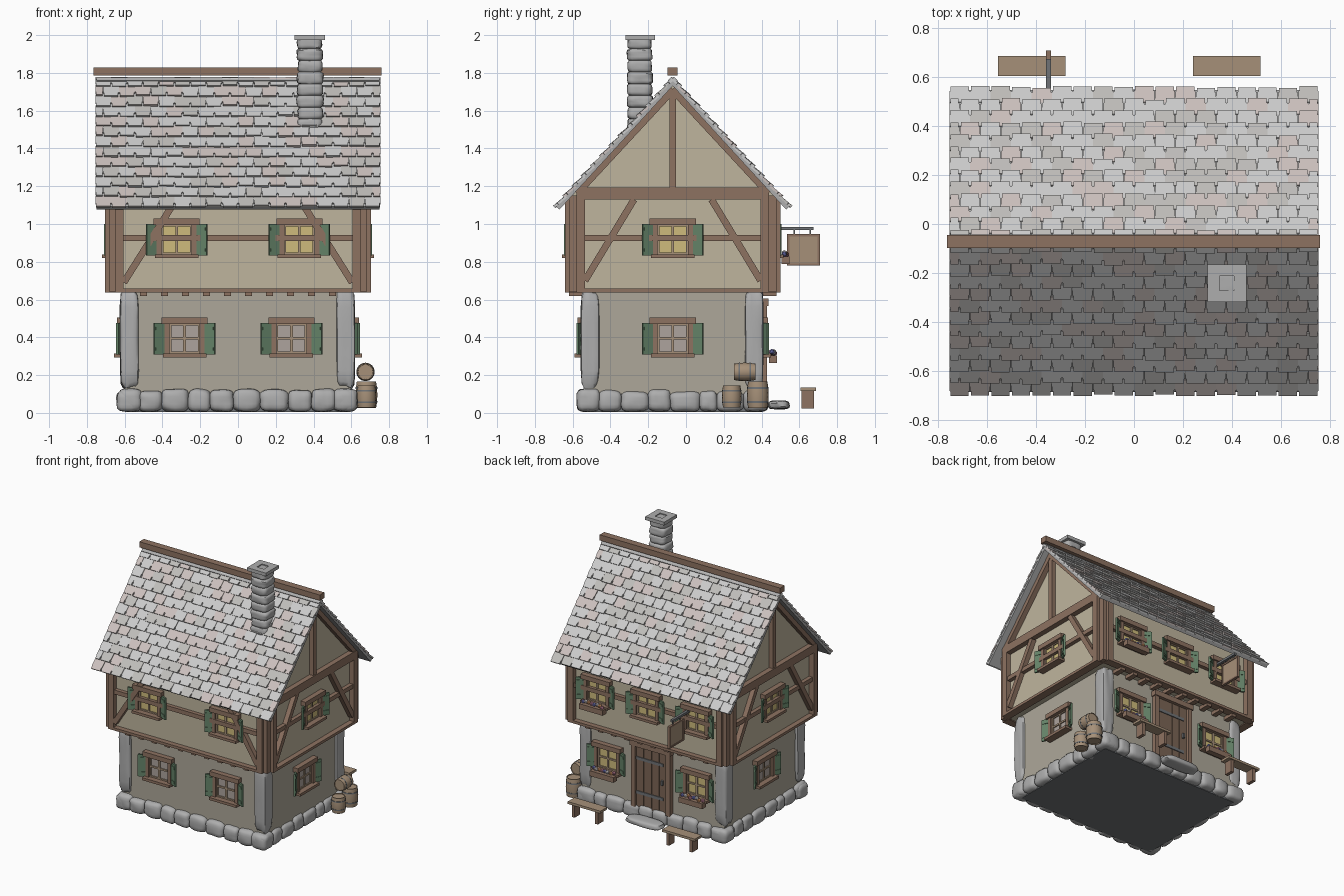
import bpy, bmesh, random
from math import radians, atan2, hypot
from mathutils import Matrix, Vector, noise

if "Cube" in bpy.data.objects:
    bpy.data.objects.remove(bpy.data.objects["Cube"])

random.seed(4)
T = Matrix.Translation
YC = -0.07  # house centre in y


def mat(name, *rgb):
    m = bpy.data.materials.new(name)
    m.diffuse_color = (*rgb, 1)
    m.use_nodes = True
    m.node_tree.nodes["Principled BSDF"].inputs["Base Color"].default_value = m.diffuse_color
    return m


WOOD = mat("timber", .27, .17, .12)
DOOR = mat("door_wood", .20, .13, .09)
TAN = mat("light_wood", .38, .28, .19)
PLASTER = mat("plaster", .52, .46, .34)
LOWER = mat("lower_plaster", .42, .39, .32)
STONE = mat("stone", .42, .42, .42)
IRON = mat("iron", .16, .17, .18)
GREEN = mat("shutter_green", .13, .23, .14)
LIT = mat("lit_glass", .62, .50, .20)
DULL = mat("dull_glass", .42, .37, .34)
TILES = [mat("tile_a", .58, .57, .55), mat("tile_b", .60, .53, .51), mat("tile_c", .52, .51, .49)]
PETALS = [mat("petal_blue", .2, .22, .6), mat("petal_white", .8, .75, .75),
          mat("petal_orange", .75, .35, .15), mat("petal_pink", .6, .25, .35)]


def finish(bm, name, mats=None, smooth=False):
    bmesh.ops.recalc_face_normals(bm, faces=bm.faces)
    me = bpy.data.meshes.new(name)
    bm.to_mesh(me)
    bm.free()
    for m in (mats if isinstance(mats, list) else [mats]):
        me.materials.append(m)
    ob = bpy.data.objects.new(name, me)
    bpy.context.collection.objects.link(ob)
    if smooth:
        bpy.ops.object.select_all(action='DESELECT')
        ob.select_set(True)
        bpy.context.view_layer.objects.active = ob
        bpy.ops.object.shade_smooth_by_angle(angle=radians(45))
    return ob


def box(bm, x0, x1, y0, y1, z0, z1, M=Matrix()):
    c = T(((x0 + x1) / 2, (y0 + y1) / 2, (z0 + z1) / 2))
    s = Matrix.Diagonal((abs(x1 - x0), abs(y1 - y0), abs(z1 - z0), 1))
    return bmesh.ops.create_cube(bm, size=1, matrix=M @ c @ s)["verts"]


def boxes(name, m, items, M=Matrix()):
    bm = bmesh.new()
    for b in items:
        box(bm, *b, M)
    return finish(bm, name, m)


def rock(bm, c, size, n=4):
    """rounded, slightly lumpy block"""
    b = bmesh.new()
    bmesh.ops.create_cube(b, size=2)
    bmesh.ops.subdivide_edges(b, edges=b.edges[:], cuts=5, use_grid_fill=True)
    off = Vector((random.random() * 50, random.random() * 50, 0))
    for v in b.verts:
        p = v.co / sum(abs(k) ** n for k in v.co) ** (1 / n)
        p *= 1 + .08 * noise.noise(p * 1.4 + off)
        v.co = Vector(c) + Vector(p[i] * size[i] / 2 for i in range(3))
    me = bpy.data.meshes.new("tmp")
    b.to_mesh(me)
    b.free()
    bm.from_mesh(me)
    bpy.data.meshes.remove(me)


def wall(angle):
    """local frame: x along the wall, -y outward"""
    return T((0, YC, 0)) @ Matrix.Rotation(radians(angle), 4, 'Z')


# foundation stones and core
bm = bmesh.new()
for axis, lo, hi, count in ((0, -.64, .63, 10), (1, -.575, .43, 8)):
    for c in ((-.515, .372) if axis == 0 else (-.57, .565)):
        cuts = [lo + (hi - lo) * (i + (random.uniform(-.17, .17) if 0 < i < count else 0)) / count
                for i in range(count + 1)]
        for a, b in zip(cuts, cuts[1:]):
            h = random.uniform(.108, .122)
            mid, w = (a + b) / 2, b - a + .006
            if axis == 0:
                rock(bm, (mid, c, .007 + h / 2), (w, .125, h))
            else:
                rock(bm, (c, mid, .007 + h / 2), (.125, w, h))
finish(bm, "foundation_stones", STONE, True)
boxes("foundation_core", IRON, [(-.58, .58, -.52, .38, .005, .125)])

# ground floor walls and stone corner columns
boxes("ground_floor_wall", LOWER, [(-.6, .6, -.535, .395, .1, .65)])
bm = bmesh.new()
for x in (-.575, .57):
    for y in (-.508, .36):
        rock(bm, (x, y, .392), (.098, .098, .515), 7)
finish(bm, "corner_columns", STONE, True)

# upper storey with gables as one extruded profile
prof = [(-.60, .645), (.46, .645), (.46, 1.155), (YC, 1.735), (-.60, 1.155)]
bm = bmesh.new()
f = bm.faces.new([bm.verts.new((-.665, y, z)) for y, z in prof])
r = bmesh.ops.extrude_face_region(bm, geom=[f])
bmesh.ops.translate(bm, vec=(1.33, 0, 0), verts=[v for v in r["geom"] if isinstance(v, bmesh.types.BMVert)])
finish(bm, "upper_storey_wall", PLASTER)


def strut(bm, p, q, w, d, M, depth=.035):
    """timber between two points (u, z) of a wall"""
    a = atan2(q[1] - p[1], q[0] - p[0])
    L = hypot(q[0] - p[0], q[1] - p[1])
    R = M @ T((p[0], 0, p[1])) @ Matrix.Rotation(-a, 4, 'Y')
    box(bm, 0, L, -d - depth, -d + .01, -w / 2, w / 2, R)


# timber framing on all four sides
for ang, side in ((0, "front"), (90, "right"), (180, "back"), (270, "left")):
    M, gable = wall(ang), ang % 180 == 90
    d, out, inn = (.665, .51, .465) if gable else (.53, .65, .605)
    bm = bmesh.new()
    for s in (-1, 1):
        box(bm, s * inn, s * out, -d - .04, -d + .02, .645, 1.18 if gable else 1.13, M)
        if gable:
            strut(bm, (s * .465, .70), (s * .205, 1.13), .036, d, M)
            strut(bm, (s * .51, 1.165), (0, 1.715), .045, d, M, .038)
        elif side == "front":
            strut(bm, (s * .605, .69), (s * .34, 1.11), .036, d, M)
    box(bm, -out, out, -d - .04, -d + .02, .638, .658, M)
    box(bm, -out, out, -d - .03, -d + .02, .91, .942, M)
    if gable:
        box(bm, -out, out, -d - .04, -d + .02, 1.13, 1.192, M)
        box(bm, -.018, .018, -d - .033, -d + .02, 1.19, 1.71, M)
    finish(bm, side + "_timber_frame", WOOD)
boxes("corner_posts", WOOD, [(sx * .63, sx * .68, YC + sy * .5, YC + sy * .55, .64, 1.15)
                             for sx in (-1, 1) for sy in (-1, 1)])
boxes("joist_ends", WOOD, [(x - .019, x + .019, YC + s * .45, YC + s * .55, .618, .645)
                           for s in (-1, 1) for x in [-.5 + i / 9 for i in range(10)]])


# windows
def window(name, ang, u, z, d, glass, flowers=False):
    M = wall(ang) @ T((u, -d, z))
    boxes(name + "_glass", glass, [(-.085, .085, -.006, .01, .01, .175)], M)
    boxes(name + "_frame", WOOD,
          [(s * .08, s * .106, -.028, .01, 0, .18) for s in (-1, 1)] +
          [(-.122, .122, -.04, .01, .17, .205), (-.115, .115, -.056, .01, -.006, .014)], M)
    boxes(name + "_muntins", TAN,
          [(-.007, .007, -.014, 0, .01, .175), (-.08, .08, -.014, 0, .088, .101),
           (-.08, -.07, -.014, 0, .01, .175), (.07, .08, -.014, 0, .01, .175),
           (-.08, .08, -.014, 0, .014, .024), (-.08, .08, -.014, 0, .162, .172)], M)
    bm = bmesh.new()
    for s in (-1, 1):
        H = M @ T((s * .107, -.012, 0)) @ Matrix.Rotation(radians(-25 * s), 4, 'Z')
        box(bm, 0, s * .06, -.008, .004, .008, .175, H)
        for zz in (.03, .14):
            box(bm, s * .006, s * .054, -.012, 0, zz, zz + .016, H)
    finish(bm, name + "_shutters", GREEN)
    if flowers:
        boxes(name + "_flower_box", WOOD, [(-.1, .1, -.088, -.045, -.036, .004)], M)
        bm = bmesh.new()
        for i in range(8):
            p = (-.084 + i * .024, -.066 + random.uniform(-.008, .008), .014 + random.uniform(0, .01))
            vs = bmesh.ops.create_icosphere(bm, subdivisions=1, radius=.015, matrix=M @ T(p))["verts"]
            for fc in {fc for v in vs for fc in v.link_faces}:
                fc.material_index = i % 4
        finish(bm, name + "_flowers", PETALS)


for i, s in enumerate((-1, 1)):
    window(f"front_lower_window_{i}", 0, s * .283, .30, .465, DULL)
    window(f"front_upper_window_{i}", 0, s * .325, .825, .53, LIT)
    window(f"back_lower_window_{i}", 180, s * .375, .30, .465, LIT, True)
    window(f"side_lower_window_{i}", 90 * s, 0, .30, .60, DULL)
    window(f"side_upper_window_{i}", 90 * s, 0, .825, .665, LIT)
for i, u in enumerate((-.42, 0, .42)):
    window(f"back_upper_window_{i}", 180, u, .825, .53, LIT, i == 0)

# back door with planks, straps and step
M = wall(180) @ T((0, -.465, 0))
boxes("door_frame", WOOD, [(s * .13, s * .165, -.035, .01, .1, .575) for s in (-1, 1)] +
      [(-.172, .172, -.042, .01, .565, .605)], M)
boxes("door_planks", DOOR, [(-.13 + i * .065, -.068 + i * .065, -.018, .01, .1, .567) for i in range(4)], M)
boxes("door_ironwork", IRON, [(-.128, .1, -.024, 0, z, z + .022) for z in (.2, .46)] +
      [(.085, .1, -.036, 0, .32, .355)], M)
bm = bmesh.new()
rock(bm, (0, .492, .042), (.29, .11, .046))
finish(bm, "door_step", STONE, True)

# roof slabs and staggered tiles
A, L = atan2(.69, .632), hypot(.69, .632)
ROWS, COLS = 13, 18
for ang, side in ((0, "front"), (180, "back")):
    M = T((0, YC, 1.785)) @ Matrix.Rotation(radians(ang), 4, 'Z') @ Matrix.Rotation(A, 4, 'X')
    boxes(side + "_roof_slab", STONE, [(-.75, .75, -L + .008, 0, -.036, -.012)], M)
    bm = bmesh.new()
    w = 1.51 / COLS
    for row in range(ROWS):
        for c in range(COLS + row % 2):
            x0 = -.755 + (c - .5 * (row % 2)) * w
            x1 = min(x0 + w - .001, .755)
            x0 = max(x0, -.755)
            yb = -L * (row + 1) / ROWS + random.choice((0, 0, 0, .006))
            yt, ym = -L * row / ROWS + (.012 if row else 0), yb + .026
            lift = random.uniform(-.002, .003)
            outline = [(x0, yt), (x1, yt), (x1, ym), (x1 - .004, ym - .003), (x1 - .004, yb),
                       (x0 + .004, yb), (x0 + .004, ym - .003), (x0, ym)]
            ring = [[bm.verts.new(M @ Vector((x, y, lift + dz - .011 * (y - yb) / (yt - yb))))
                     for x, y in outline] for dz in (0, -.013)]
            k = random.choice((0, 0, 1, 2))
            fs = [bm.faces.new(ring[0]), bm.faces.new(ring[1][::-1])]
            fs += [bm.faces.new((ring[0][i - 1], ring[0][i], ring[1][i], ring[1][i - 1])) for i in range(8)]
            for fc in fs:
                fc.material_index = k
    finish(bm, side + "_roof_tiles", TILES)
boxes("ridge_beam", WOOD, [(-.765, .76, -.098, -.044, 1.785, 1.828)])

# chimney: stacked stones with a hollow cap
bm = bmesh.new()
for i in range(8):
    k = random.uniform(.13, .144)
    rock(bm, (.38 + random.uniform(-.004, .004), -.245, 1.525 + i * .062), (k, k - .004, .07), 5)
finish(bm, "chimney_stones", STONE, True)
boxes("chimney_cap", STONE, [(.3, .35, -.32, -.165, 1.975, 2), (.41, .46, -.32, -.165, 1.975, 2),
                             (.35, .41, -.32, -.273, 1.975, 2), (.35, .41, -.212, -.165, 1.975, 2)])
boxes("chimney_flue", IRON, [(.34, .42, -.28, -.2, 1.96, 1.978)])

# benches
for i, x in enumerate((-.418, .38)):
    boxes(f"bench_{i}", TAN, [(x - .138, x + .138, .605, .687, .117, .135)])
    boxes(f"bench_legs_{i}", WOOD, [(x + s * .085, x + s * .11, .612, .678, .022, .118) for s in (-1, 1)])


# barrels
def barrel(name, M, r, h):
    for part, m, prof in (("", TAN, [(0, .04), (.8, .04), (.82, 0), (.88, 0), (.96, .22), (1, .5), (.96, .78),
                                     (.88, 1), (.82, 1), (.8, .96), (0, .96)]),
                          ("_hoops", IRON, [(.92, .2), (.985, .2), (1, .27), (.93, .27)]),
                          ("_upper_hoops", IRON, [(.93, .73), (1, .73), (.985, .8), (.92, .8)])):
        bm = bmesh.new()
        vs = [bm.verts.new((a * r, 0, b * h)) for a, b in prof]
        loop = vs + ([vs[0]] if part else [])
        es = [bm.edges.new(e) for e in zip(loop, loop[1:])]
        bmesh.ops.spin(bm, geom=vs + es, axis=(0, 0, 1), cent=(0, 0, 0), steps=16, angle=radians(360))
        bmesh.ops.remove_doubles(bm, verts=bm.verts, dist=1e-5)
        bm.transform(M)
        finish(bm, name + part, m, True)


barrel("barrel_front", T((.68, .242, .028)), .052, .117)
barrel("barrel_back", T((.68, .38, .025)), .058, .14)
barrel("barrel_lying", T((.675, .367, .217)) @ Matrix.Rotation(radians(90), 4, 'X'), .049, .112)

# hanging sign
boxes("sign_bracket", IRON, [(-.36, -.34, .46, .675, .968, .985), (-.354, -.346, .57, .578, .94, .97),
                             (-.354, -.346, .655, .663, .94, .97)])
boxes("sign_board", TAN, [(-.356, -.344, .537, .707, .782, .945)])
boxes("sign_border", WOOD, [(-.36, -.34, .535, .548, .78, .946), (-.36, -.34, .696, .709, .78, .946),
                            (-.36, -.34, .548, .696, .78, .792), (-.36, -.34, .548, .696, .934, .946)])
